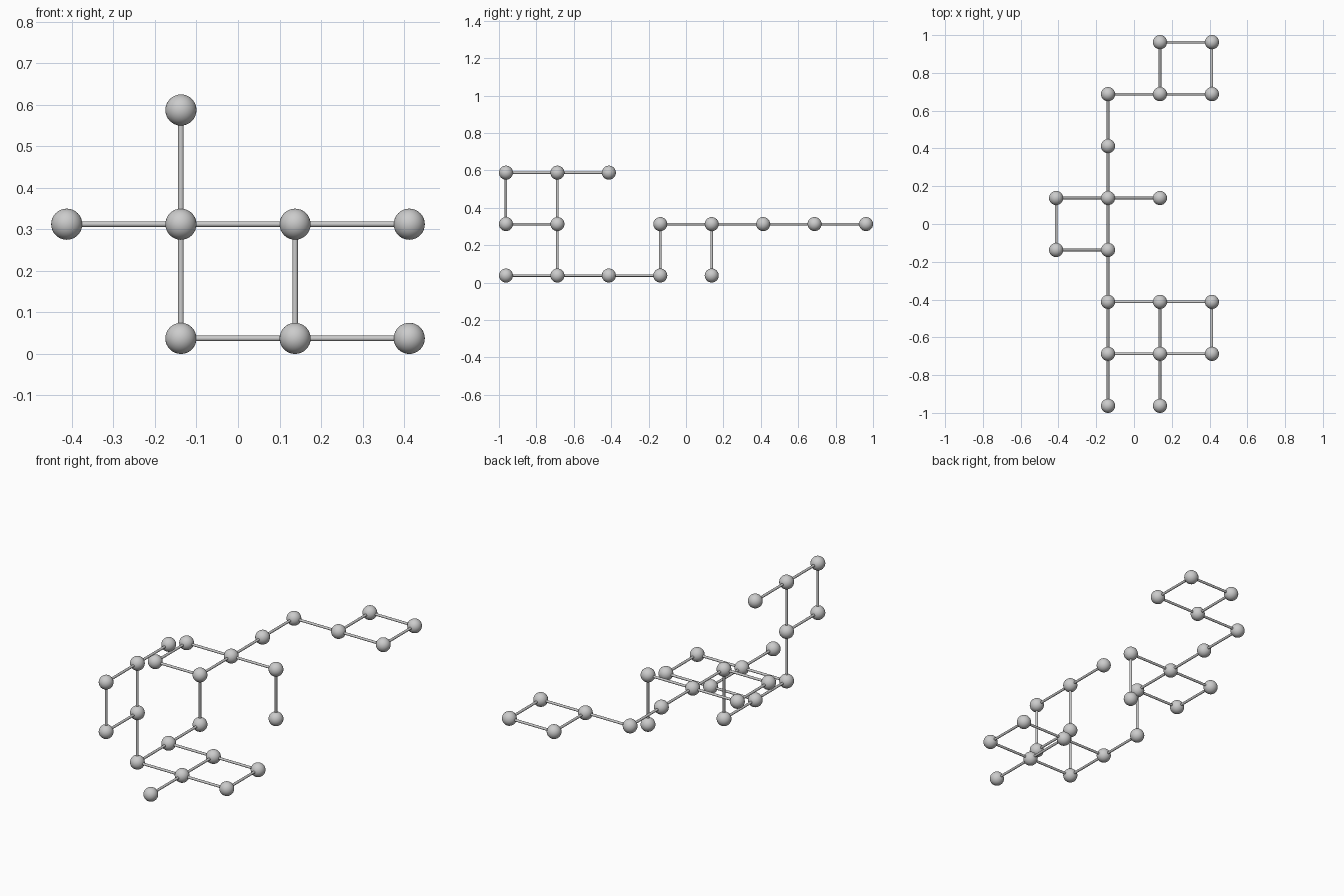
import bpy, bmesh
from mathutils import Vector, Matrix

if "Cube" in bpy.data.objects:
    bpy.data.objects.remove(bpy.data.objects["Cube"])

STEP, BALL_R, ROD_R = 0.275, 0.0375, 0.0068


def place(p):
    """Lattice index -> world position."""
    return Vector(((p[0] - 1.5) * STEP, (p[1] - 3.5) * STEP, BALL_R + p[2] * STEP))


def finish(bm, name):
    mesh = bpy.data.meshes.new(name)
    bm.to_mesh(mesh)
    bm.free()
    for poly in mesh.polygons:
        poly.use_smooth = len(poly.vertices) <= 4   # rod caps stay flat
    bpy.context.collection.objects.link(bpy.data.objects.new(name, mesh))


def build(name, paths, done):
    """Balls on every node and rods along every path; 'done' avoids repeats."""
    balls, rods = bmesh.new(), bmesh.new()
    for path in paths:
        for p in path:
            if p not in done:
                done.add(p)
                bmesh.ops.create_uvsphere(balls, u_segments=32, v_segments=16, radius=BALL_R,
                                          matrix=Matrix.Translation(place(p)))
        for a, b in zip(path, path[1:]):
            a, b = place(a), place(b)
            turn = (b - a).to_track_quat('Z', 'Y').to_matrix().to_4x4()
            bmesh.ops.create_cone(rods, cap_ends=True, segments=16, radius1=ROD_R, radius2=ROD_R,
                                  depth=STEP, matrix=Matrix.Translation((a + b) / 2) @ turn)
    finish(balls, name + "_balls")
    finish(rods, name + "_rods")


parts = {
    # flat double square on the ground with a front spur
    "base_grid": [
        [(1, 1, 0), (2, 1, 0), (3, 1, 0), (3, 2, 0), (2, 2, 0), (1, 2, 0), (1, 1, 0)],
        [(2, 0, 0), (2, 1, 0), (2, 2, 0)],
    ],
    # upright square with a rear spur
    "upright_square": [
        [(1, 1, 0), (1, 1, 1), (1, 0, 1), (1, 0, 2), (1, 1, 2), (1, 2, 2)],
        [(1, 1, 1), (1, 1, 2)],
    ],
    # riser, middle square and hanging hook
    "middle_square": [
        [(1, 2, 0), (1, 3, 0), (1, 3, 1), (0, 3, 1), (0, 4, 1), (1, 4, 1), (2, 4, 1), (2, 4, 0)],
        [(1, 3, 1), (1, 4, 1)],
    ],
    # rear arm ending in a square
    "rear_square": [
        [(1, 4, 1), (1, 5, 1), (1, 6, 1), (2, 6, 1), (3, 6, 1), (3, 7, 1), (2, 7, 1), (2, 6, 1)],
    ],
}

done = set()
for name, paths in parts.items():
    build(name, paths, done)
